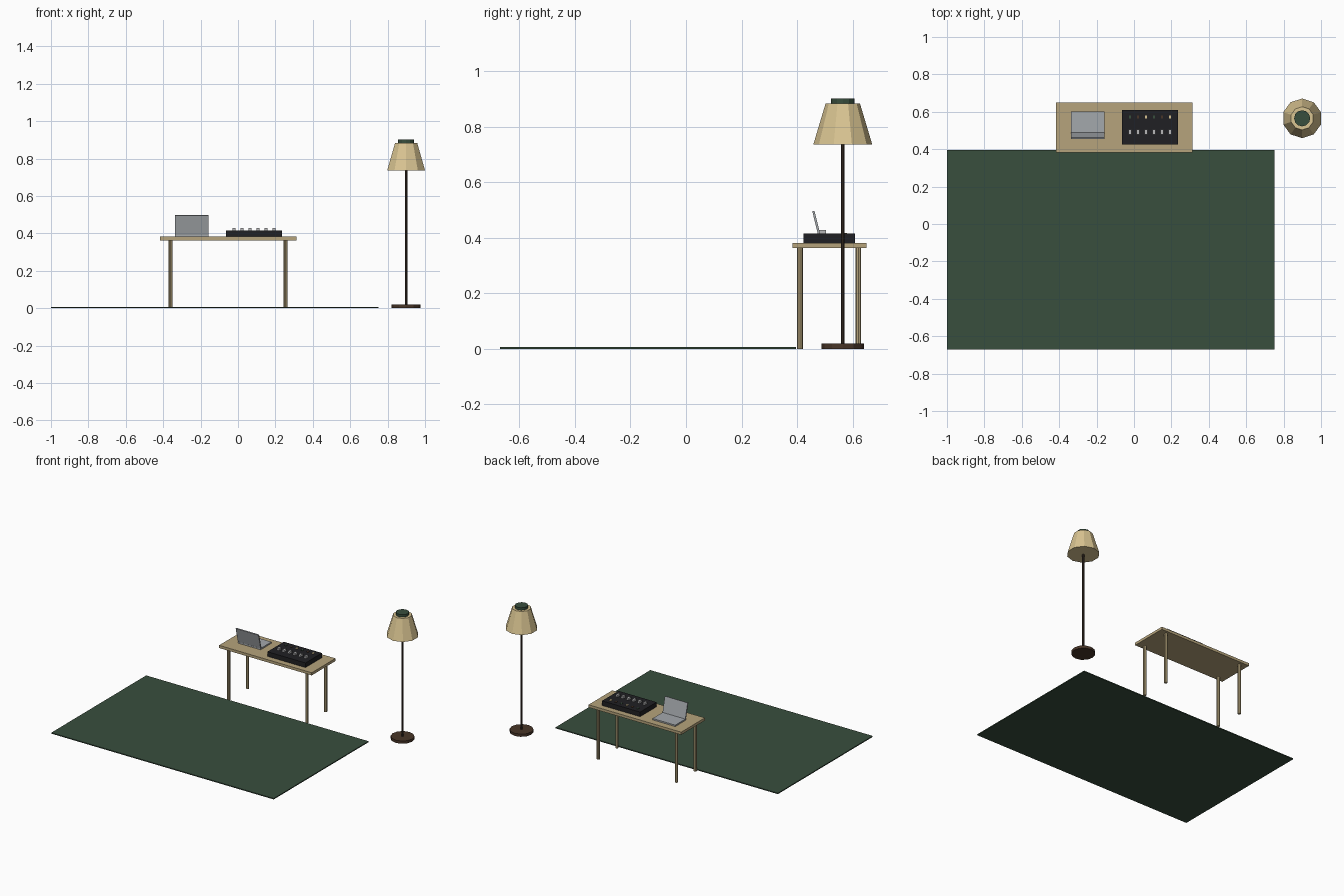
import bpy, bmesh, math
from mathutils import Matrix, Vector

if "Cube" in bpy.data.objects:
    bpy.data.objects.remove(bpy.data.objects["Cube"])


def mat(name, r, g, b):
    lin = lambda c: ((c / 255 + 0.055) / 1.055) ** 2.4 if c > 10 else c / 255 / 12.92
    m = bpy.data.materials.new(name)
    m.diffuse_color = (lin(r), lin(g), lin(b), 1)
    m.use_nodes = True
    m.node_tree.nodes["Principled BSDF"].inputs["Base Color"].default_value = m.diffuse_color
    return m


GREEN = mat("dark green", 56, 78, 61)
WOOD = mat("light wood", 182, 164, 124)
CREAM = mat("cream", 218, 197, 146)
BROWN = mat("dark brown", 72, 53, 40)
POLE = mat("pole brown", 58, 47, 38)
SILVER = mat("silver", 164, 168, 172)
BLACK = mat("black", 32, 32, 35)
KNOB = mat("light grey", 184, 184, 186)


def finish(name, bm, material):
    me = bpy.data.meshes.new(name)
    bm.to_mesh(me)
    bm.free()
    me.materials.append(material)
    ob = bpy.data.objects.new(name, me)
    bpy.context.collection.objects.link(ob)
    return ob


def box(name, x, y, z, material):
    """Box from (min, max) pairs."""
    bm = bmesh.new()
    bmesh.ops.create_cube(bm, size=1)
    for v in bm.verts:
        v.co = Vector([(a + b) / 2 + c * (b - a) for (a, b), c in zip((x, y, z), v.co)])
    return finish(name, bm, material)


def cone(name, x, y, z0, z1, r0, r1, sides, material):
    bm = bmesh.new()
    bmesh.ops.create_cone(bm, cap_ends=True, segments=sides, radius1=r0, radius2=r1,
                          depth=z1 - z0,
                          matrix=Matrix.Translation((x, y, (z0 + z1) / 2)))
    return finish(name, bm, material)


# rug
box("rug", (-1, 0.75), (-0.67, 0.396), (0, 0.007), GREEN)

# table
TOP = 0.382
box("table_top", (-0.417, 0.312), (0.383, 0.65), (0.363, TOP), WOOD)
for side, x in (("left", -0.36), ("right", 0.255)):
    for end, y in (("front", 0.411), ("back", 0.621)):
        cone(f"{end}_{side}_table_leg", x, y, 0, 0.363, 0.0105, 0.0105, 8, WOOD)

# laptop, open towards the back
LX = (-0.337, -0.158)
box("laptop_base", LX, (0.48, 0.602), (TOP, TOP + 0.01), SILVER)
lid = box("laptop_lid", LX, (-0.004, 0.004), (0, 0.112), SILVER)
lid.data.transform(Matrix.Translation((0, 0.486, TOP + 0.006)) @
                   Matrix.Rotation(math.radians(14), 4, 'X'))

# mixer with a row of knobs and a row of coloured pads
MT = 0.415
box("mixer_body", (-0.065, 0.234), (0.424, 0.609), (TOP, MT), BLACK)
for i in range(6):
    x = 0.085 + (i - 2.5) * 0.0428
    box(f"mixer_knob_{i + 1}", (x - 0.008, x + 0.008), (0.479, 0.505), (MT, MT + 0.014), KNOB)
    box(f"mixer_pad_{i + 1}", (x - 0.006, x + 0.006), (0.564, 0.58), (MT, MT + 0.003),
        (GREEN, BROWN, CREAM)[i % 3])

# floor lamp
LAMP = (0.899, 0.565)
cone("lamp_base", *LAMP, 0, 0.019, 0.077, 0.077, 12, BROWN)
cone("lamp_pole", *LAMP, 0.019, 0.74, 0.007, 0.007, 8, POLE)
cone("lamp_shade", *LAMP, 0.737, 0.884, 0.106, 0.062, 10, CREAM)
cone("lamp_cap", *LAMP, 0.884, 0.902, 0.043, 0.043, 12, GREEN)
